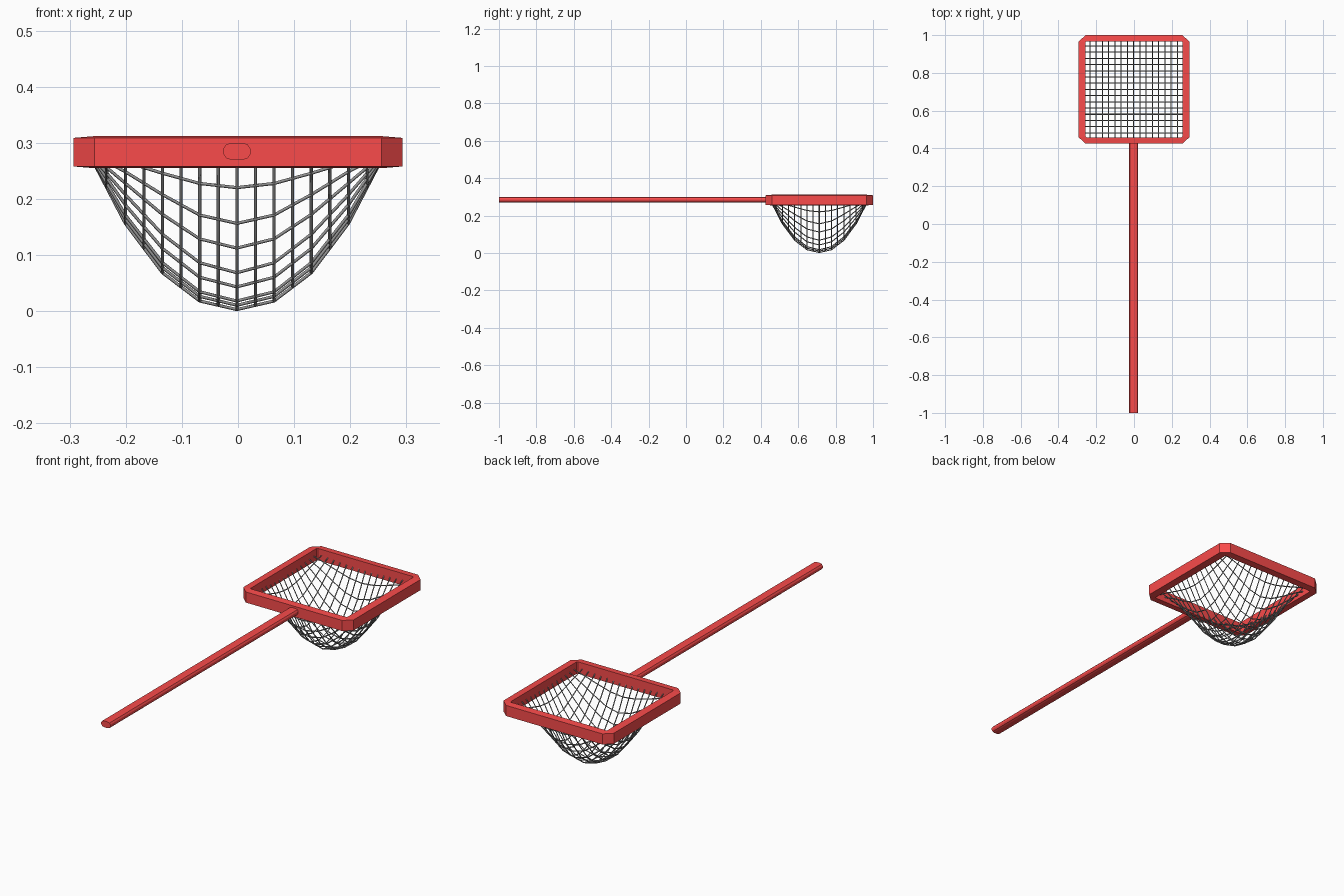
import bpy, bmesh, math

if "Cube" in bpy.data.objects:
    bpy.data.objects.remove(bpy.data.objects["Cube"])


def material(name, rgb):
    m = bpy.data.materials.new(name)
    m.diffuse_color = (*rgb, 1)
    m.use_nodes = True
    m.node_tree.nodes["Principled BSDF"].inputs["Base Color"].default_value = m.diffuse_color
    return m


def mesh_object(name, bm, mat):
    bmesh.ops.recalc_face_normals(bm, faces=bm.faces)
    me = bpy.data.meshes.new(name)
    bm.to_mesh(me)
    bm.free()
    ob = bpy.data.objects.new(name, me)
    bpy.context.collection.objects.link(ob)
    me.materials.append(mat)
    return ob


def chamfered_rect(bm, hx, hy, cx, cy, z):
    pts = [(hx, hy - cy), (hx - cx, hy), (cx - hx, hy), (-hx, hy - cy),
           (-hx, cy - hy), (cx - hx, -hy), (hx - cx, -hy), (hx, cy - hy)]
    return [bm.verts.new((x, y + CY, z)) for x, y in pts]


def bridge(bm, a, b):
    n = len(a)
    for i in range(n):
        j = (i + 1) % n
        bm.faces.new((a[i], a[j], b[j], b[i]))


red = material("red", (0.95, 0.07, 0.07))
dark = material("grey_net", (0.3, 0.3, 0.3))
CY = 0.7125

# Hoop frame: chamfered rectangular ring, slightly thicker at its inner edge
bm = bmesh.new()
loops = [chamfered_rect(bm, 0.293, 0.2875, 0.037, 0.034, 0.258),
         chamfered_rect(bm, 0.293, 0.2875, 0.037, 0.034, 0.309),
         chamfered_rect(bm, 0.257, 0.254, 0.005, 0.005, 0.312),
         chamfered_rect(bm, 0.257, 0.254, 0.005, 0.005, 0.255)]
for k in range(4):
    bridge(bm, loops[k], loops[(k + 1) % 4])
mesh_object("hoop_frame", bm, red)

# Handle: flattened round bar
bm = bmesh.new()
section = []
for side in (1, -1):
    for k in range(6):
        a = -math.pi / 2 + math.pi * k / 5
        section.append((side * (0.011 + 0.014 * math.cos(a)) - 0.002,
                        0.285 + side * 0.015 * math.sin(a)))
ends = [[bm.verts.new((x, y, z)) for x, z in section] for y in (-1.0, 0.445)]
bridge(bm, *ends)
for e in ends:
    bm.faces.new(e)
mesh_object("handle", bm, red)

# Net: crossing strands hung over a coarse 8 x 8 bowl
HX, HY, RIM, DEPTH, N = 0.265, 0.263, 0.284, 0.281, 8


def sag(u, v):
    f = (1 - abs(u) ** 2.1) * (1 - abs(v) ** 2.1)
    return RIM - DEPTH * f / (1 + 2 * u * u * v * v)


def strand_height(along, across):
    # linear between the coarse rows, so the bowl keeps its facets
    t = (across + 1) * N / 2
    i = min(int(t), N - 1)
    lo, hi = 2 * i / N - 1, 2 * (i + 1) / N - 1
    return sag(along, lo) * (i + 1 - t) + sag(along, hi) * (t - i)


def net_strands(name, lengthwise):
    cu = bpy.data.curves.new(name, 'CURVE')
    cu.dimensions = '3D'
    cu.bevel_depth = 0.0028
    cu.bevel_resolution = 0
    cu.use_fill_caps = True
    for k in range(1, 2 * N):
        across = k / N - 1
        sp = cu.splines.new('POLY')
        sp.points.add(N)
        for p in range(N + 1):
            along = 2 * p / N - 1
            z = strand_height(along, across)
            x, y = (across, along) if lengthwise else (along, across)
            sp.points[p].co = (x * HX - 0.002, CY + y * HY, z, 1)
    cu.materials.append(dark)
    ob = bpy.data.objects.new(name, cu)
    bpy.context.collection.objects.link(ob)
    bpy.ops.object.select_all(action='DESELECT')
    ob.select_set(True)
    bpy.context.view_layer.objects.active = ob
    bpy.ops.object.convert(target='MESH')
    bpy.context.object.data.shade_flat()


net_strands("net_strands_lengthwise", True)
net_strands("net_strands_crosswise", False)
